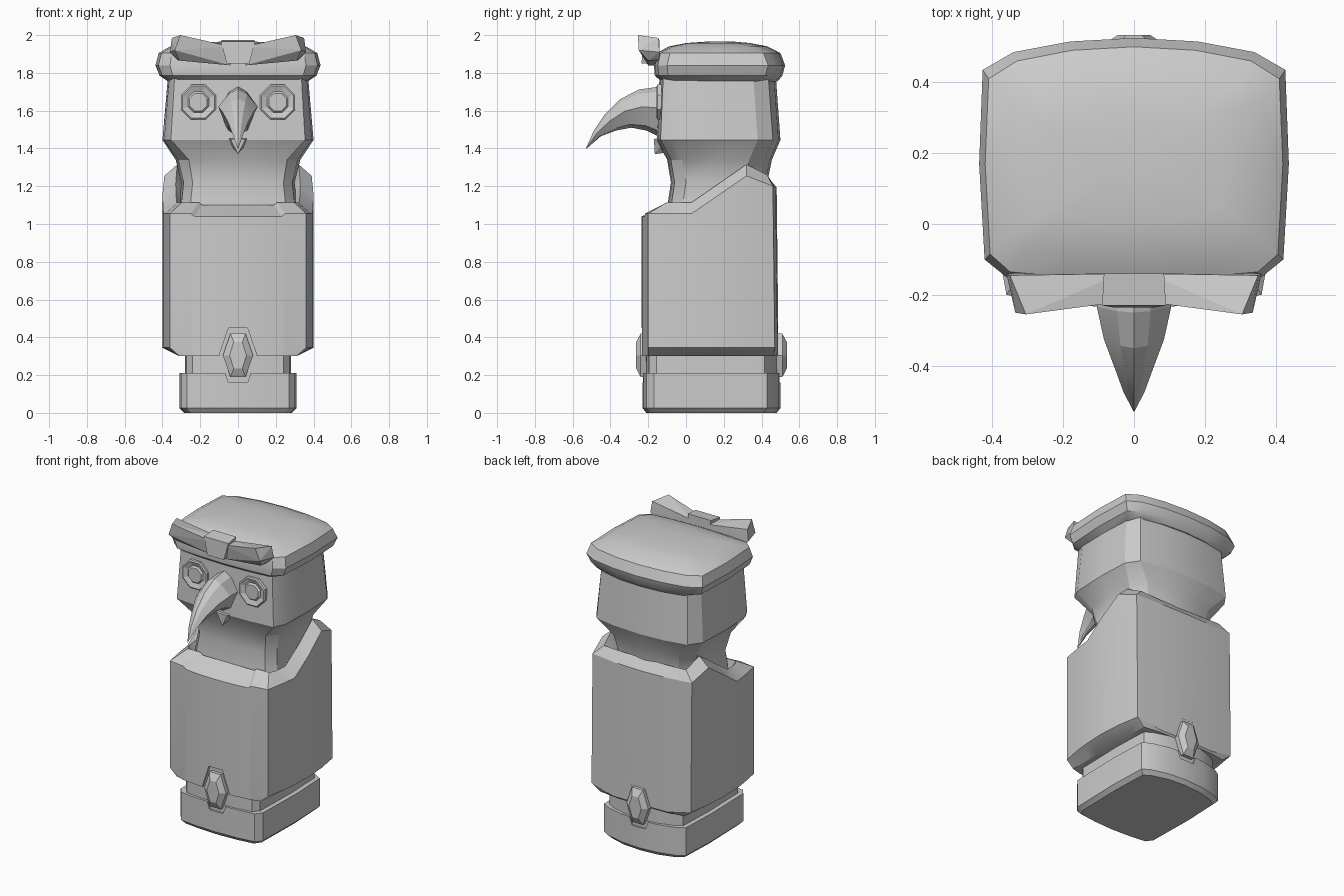
import bpy, bmesh, math
from mathutils import Vector

cube = bpy.data.objects.get("Cube")
if cube:
    bpy.data.objects.remove(cube)

stone = bpy.data.materials.new("grey_stone")
stone.use_nodes = True
stone.diffuse_color = (0.6, 0.6, 0.6, 1)
stone.node_tree.nodes["Principled BSDF"].inputs["Base Color"].default_value = (0.6, 0.6, 0.6, 1)


def finish(name, bm, angle=28):
    bmesh.ops.recalc_face_normals(bm, faces=bm.faces)
    mesh = bpy.data.meshes.new(name)
    bm.to_mesh(mesh)
    bm.free()
    obj = bpy.data.objects.new(name, mesh)
    bpy.context.collection.objects.link(obj)
    mesh.materials.append(stone)
    smooth(obj, angle)
    return obj


def smooth(obj, angle=28):
    bpy.ops.object.select_all(action='DESELECT')
    obj.select_set(True)
    bpy.context.view_layer.objects.active = obj
    bpy.ops.object.shade_smooth_by_angle(angle=math.radians(angle))


def loft(name, rings, angle=28):
    """Skin a list of closed rings and cap both ends."""
    bm = bmesh.new()
    loops = [[bm.verts.new(p) for p in ring] for ring in rings]
    n = len(loops[0])
    for a, b in zip(loops, loops[1:]):
        for i in range(n):
            j = (i + 1) % n
            bm.faces.new((a[i], a[j], b[j], b[i]))
    bm.faces.new(loops[0])
    bm.faces.new(loops[-1])
    return finish(name, bm, angle)


def hull(name, points):
    bm = bmesh.new()
    for p in points:
        bm.verts.new(p)
    bmesh.ops.convex_hull(bm, input=bm.verts)
    return finish(name, bm, 5)


def mirrored(half):
    """Close a half outline whose first and last points lie on x = 0."""
    return half + [(-x, y, z) for x, y, z in half[-2:0:-1]]


def section(z, y0, y1, wf, wm, cf=0.06, cb=0.08):
    """Bowed rectangle with chamfered corners."""
    return mirrored([(x, y, z) for x, y in (
        (0, y0), (wf * .55, y0 + .006), (wf, y0 + .02),
        (wf + (wm - wf) * .8, y0 + .02 + cf), (wm, .17),
        (wm - .01, y1 - .04 - cb), (wf - .02, y1 - .04),
        (wf * .5, y1 - .01), (0, y1))])


# Plinth and the narrower band above it
base = loft("base", [
    section(0, -.21, .48, .25, .285, .04, .03),
    section(.025, -.23, .5, .27, .31, .04, .03),
    section(.21, -.23, .5, .27, .31, .04, .03)])
loft("base_band", [section(z, -.215, .485, .24, .28, .04, .03) for z in (.18, .34)])

# Body outline, front centre to back centre
OUTLINE = ((0, -.235), (.12, -.232), (.23, -.22), (.25, -.217), (.36, -.2), (.385, -.06),
           (.395, .03), (.4, .17), (.39, .32), (.365, .46), (.2, .475), (0, .48))


def rim(x, y):
    """Shoulder line: low at the front, rising behind, with a collar notch."""
    if y < .03:
        return 1.04 if x < .24 and y < -.1 else 1.055
    return 1.055 + .2 * (y - .03) / .29 if y <= .32 else 1.255 - .055 * (y - .32) / .14


def pulled(x, y, inset):
    return x * (1 - inset / .4), max(-.1 + .3 * (inset - .07), min(y, .43 - .5 * (inset - .07)))


def body_ring(kind):
    half = []
    for x, y in OUTLINE:
        if kind == "bottom":
            half.append((min(x, .31) if x > .25 else x, y, .30))
        elif kind == "hip":
            half.append((x, y + (.01 if y > .4 else 0), .345 if x > .3 else .31))
        elif kind == "rim":
            half.append((x, y, rim(x, y)))
        else:
            inset = .07 if kind == "crest" else .14
            px, py = pulled(x, y, inset)
            half.append((px, py, rim(x, y) + (.06 if kind == "crest" else -.06)))
    return mirrored(half)


body = loft("body", [body_ring(k) for k in ("bottom", "hip", "rim", "crest", "inside")])

# Neck and head
loft("neck_and_head", [
    section(1.02, -.1, .44, .26, .32),
    section(1.12, -.095, .43, .25, .31),
    section(1.22, -.08, .43, .24, .30),
    section(1.34, -.1, .455, .26, .33),
    section(1.445, -.155, .5, .355, .40, .07),
    section(1.79, -.14, .475, .335, .37, .07)])

# Flat cap
loft("cap", [
    section(1.755, -.13, .485, .31, .37),
    section(1.785, -.165, .51, .345, .415, .05, .05),
    section(1.84, -.17, .525, .36, .437, .05, .05),
    section(1.905, -.155, .5, .35, .42, .05, .05),
    section(1.94, -.09, .43, .30, .36, .05, .05),
    section(1.958, .0, .34, .2, .25, .03, .03),
    section(1.965, .1, .26, .08, .1, .01, .01)], 32)

# Bow on the cap
for side, label in ((1, "left"), (-1, "right")):
    hull(label + "_bow_wing", [(side * x, y, z) for x, y, z in (
        (.04, -.22, 1.94), (.04, -.2, 1.84), (.04, -.14, 1.94), (.04, -.14, 1.84),
        (.305, -.255, 2.0), (.335, -.25, 1.92), (.31, -.2, 1.865),
        (.35, -.145, 1.985), (.36, -.14, 1.91), (.32, -.14, 1.87))])
hull("bow_knot", [(s * x, y, z) for s in (1, -1) for x, y, z in (
    (.09, -.23, 1.965), (.06, -.235, 1.85), (.085, -.14, 1.975), (.06, -.14, 1.85))])

# Hooked beak: top and bottom of each station with its half width
STATIONS = (((-.12, 1.73), (-.12, 1.45), .10), ((-.25, 1.712), (-.21, 1.495), .105),
            ((-.35, 1.66), (-.29, 1.51), .085), ((-.43, 1.58), (-.37, 1.495), .055),
            ((-.49, 1.49), (-.45, 1.465), .03), ((-.53, 1.4), (-.525, 1.4), .002))
rings = []
for top, bottom, w in STATIONS:
    t, b = Vector((0, *top)), Vector((0, *bottom))
    rings.append(mirrored([tuple(t.lerp(b, f) + Vector((w * k, 0, 0)))
                           for k, f in ((0, 0), (.45, .1), (1, .42), (.5, .88), (0, 1))]))
loft("beak", rings, 15)
hull("lower_beak", [(-.07, -.1, 1.46), (.07, -.1, 1.46), (-.04, -.17, 1.45), (.04, -.17, 1.45),
                    (0, -.165, 1.37), (0, -.09, 1.38)])


# Octagonal eyes with a sunken ring
def octagon(cx, r, y):
    return [(cx + r * math.cos(math.radians(22.5 + 45 * i)), y,
             1.645 + r * math.sin(math.radians(22.5 + 45 * i))) for i in range(8)]


for side, label in ((1, "left"), (-1, "right")):
    loft(label + "_eye", [octagon(side * .21, r, y) for r, y in (
        (.1, -.1), (.1, -.15), (.092, -.156), (.06, -.144), (.05, -.155))], 5)


# Gems in grooves at the front and back
def hexagon(w, h, y):
    return [(x, y, .305 + z) for x, z in
            ((w, 0), (w * .5, h), (-w * .5, h), (-w, 0), (-w * .5, -h), (w * .5, -h))]


for label, place in (("front", lambda y: y), ("back", lambda y: .27 - y)):
    loft(label + "_gem", [hexagon(w, h, place(y)) for w, h, y in (
        (.08, .115, -.18), (.08, .115, -.24), (.045, .07, -.264))], 5)
    cutter = loft(label + "_groove_cutter",
                  [hexagon(.1, .145, place(y)) for y in (-.4, -.217)])
    cutter.hide_render = True
    for target in (body, base):
        mod = target.modifiers.new("groove", 'BOOLEAN')
        mod.operation = 'DIFFERENCE'
        mod.object = cutter
        mod.solver = 'EXACT'
        bpy.context.view_layer.objects.active = target
        bpy.ops.object.modifier_apply(modifier=mod.name)
    bpy.data.objects.remove(cutter)
for target in (body, base):
    smooth(target)
